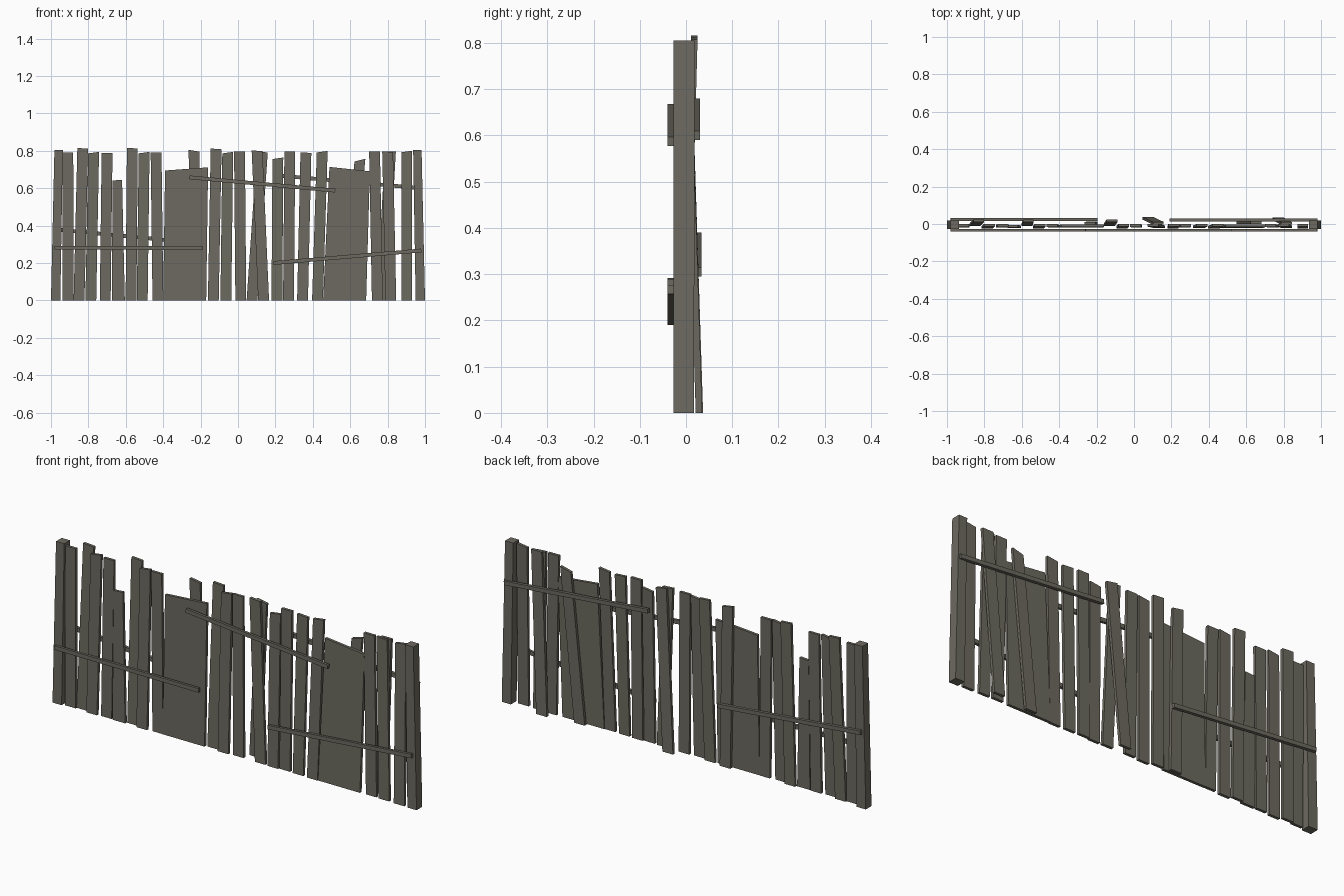
import bpy, bmesh
from mathutils import Vector

if "Cube" in bpy.data.objects:
    bpy.data.objects.remove(bpy.data.objects["Cube"])

wood = bpy.data.materials.new("weathered wood")
wood.diffuse_color = (0.15, 0.143, 0.116, 1)
wood.use_nodes = True
wood.node_tree.nodes["Principled BSDF"].inputs["Base Color"].default_value = wood.diffuse_color


def box(name, centre, along, side, depth, taper=0.0):
    """Beam centred on a point, running along a vector; its ends stay parallel to side."""
    bm = bmesh.new()
    bmesh.ops.create_cube(bm, size=1)
    for v in bm.verts:
        x, y, z = v.co
        width = x * (1 - taper * (z + 0.5))
        v.co = centre + along * z + side * width + Vector((0, depth * y, 0))
    bmesh.ops.recalc_face_normals(bm, faces=bm.faces[:])
    me = bpy.data.meshes.new(name)
    bm.to_mesh(me)
    bm.free()
    me.materials.append(wood)
    ob = bpy.data.objects.new(name, me)
    bpy.context.collection.objects.link(ob)
    return ob


def board(name, x, lean, height, width=0.058, y=-0.012, y_lean=0.006,
          depth=0.014, slope=0.0, taper=0.0):
    """Upright board standing on z = 0, leaning sideways and back, with a sloped top."""
    along = Vector((lean, y_lean, height))
    ob = box(name, Vector((x, y, 0)) + along / 2, along,
             Vector((width, 0, 0)), depth, taper)
    for v in ob.data.vertices:
        if v.co.z > height / 2:
            v.co.z += slope * (v.co.x - x - lean) / width


def rail(name, x0, z0, x1, z1, y, depth):
    """Cross rail between two points."""
    a, b = Vector((x0, y, z0)), Vector((x1, y, z1))
    along = b - a
    side = Vector((along.z, 0, -along.x)).normalized() * 0.02
    box(name, (a + b) / 2, along, side, depth)


# End posts, leaning slightly inwards
for name, s in (("left_post", -1), ("right_post", 1)):
    board(name, s * 0.975, -s * 0.016, 0.805, 0.05, -0.005, 0.001, 0.045, 0, 0.1)

# Narrow planks: bottom centre, sideways lean, height; tall ones lean backwards
planks = (
    (-.908, -.002, .79), (-.85, .02, .813), (-.787, .015, .79),
    (-.71, .01, .787), (-.572, .007, .814), (-.512, .01, .79),
    (-.428, -.01, .79), (-.132, .015, .81), (-.065, .01, .79),
    (.015, -.007, .797), (.137, -.035, .80), (.208, .005, .76),
    (.27, .007, .797), (.345, .018, .79), (.425, .025, .795),
    (.745, -.015, .797), (.817, -.017, .795), (.902, 0, .796),
)
for i, (x, lean, height) in enumerate(planks):
    tall = height > 0.805
    board(f"plank_{i + 1:02d}", x, lean, height,
          y=-0.004 if tall else -0.012 - 0.003 * (i % 3),
          y_lean=0.022 if tall else 0.004 + 0.004 * (i % 3),
          slope=(0.0, -0.004, 0.008)[i % 3])

# Broken short plank, narrower at the top
board("short_plank", -.64, -.005, .643, 0.07, -.015, .003, slope=.005, taper=0.28)

# Two wide panels
board("left_wide_panel", -.285, .01, .703, 0.23, -.013, .004, slope=0.017)
board("right_wide_panel", .57, .027, .702, 0.23, -.015, .006, slope=-0.025, taper=0.06)

# Leaning planks at the back
board("back_plank_1", -.223, -.012, .80, y=.006, y_lean=-.002, slope=-.01)
board("back_plank_2", .075, .055, .795, y=.03, y_lean=-.026, slope=-.01)
board("back_plank_3", .577, .075, .75, y=.006, y_lean=.002, slope=.015)
board("back_plank_4", .77, .045, .797, y=.028, y_lean=-.025)

# Cross rails, front and back
rail("front_left_rail", -.98, .282, -.19, .28, -.033, .013)
rail("front_middle_rail", -.26, .658, .52, .587, -.033, .013)
rail("front_right_rail", .19, .20, .98, .267, -.033, .013)
rail("back_left_rail", -.98, .38, -.195, .305, .025, .016)
rail("back_right_rail", .19, .67, .98, .60, .022, .016)
